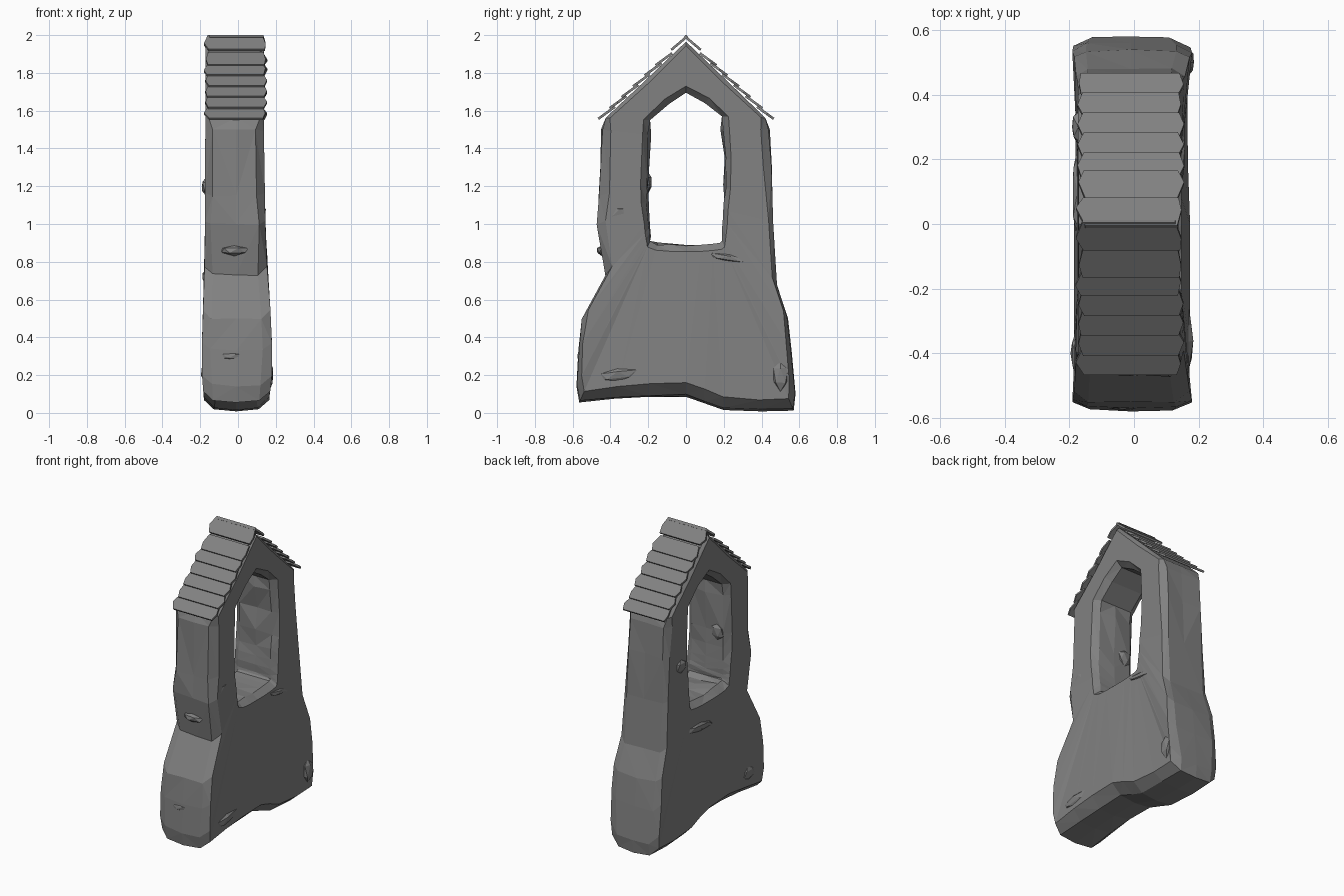
import bpy, bmesh, math, random
from mathutils import Vector

if "Cube" in bpy.data.objects:
    bpy.data.objects.remove(bpy.data.objects["Cube"])

random.seed(4)

stone = bpy.data.materials.new("grey stone")
stone.diffuse_color = (0.22, 0.22, 0.22, 1)
stone.use_nodes = True
stone.node_tree.nodes["Principled BSDF"].inputs["Base Color"].default_value = stone.diffuse_color


def finish(name, bm):
    bmesh.ops.recalc_face_normals(bm, faces=bm.faces[:])
    mesh = bpy.data.meshes.new(name)
    bm.to_mesh(mesh)
    bm.free()
    mesh.materials.append(stone)
    obj = bpy.data.objects.new(name, mesh)
    bpy.context.collection.objects.link(obj)
    return obj


def lerp_table(table, z):
    for (z0, a), (z1, b) in zip(table, table[1:]):
        if z <= z1:
            t = max(0, (z - z0) / (z1 - z0))
            return a + (b - a) * t
    return table[-1][1]


# Wall thickness on either side, by height
RIGHT = [(0, .165), (.2, .185), (.5, .172), (.8, .148), (1.5, .137), (2, .137)]
LEFT = [(0, -.18), (.2, -.195), (.5, -.185), (.8, -.175), (2, -.172)]

# Outer outline (y, z) paired with the window outline (y, z)
PAIRS = [
    (-.565, .055, -.19, .91), (-.38, .075, -.15, .895), (-.2, .085, -.08, .89),
    (0, .085, 0, .89), (.1, .05, .08, .89), (.2, .015, .14, .895),
    (.4, .008, .18, .9), (.57, .012, .19, .91), (.58, .1, .192, .93),
    (.56, .32, .195, .97), (.54, .5, .2, 1.03), (.48, .68, .203, 1.1),
    (.46, 1.0, .207, 1.2), (.447, 1.3, .205, 1.35), (.437, 1.5, .195, 1.5),
    (.42, 1.562, .19, 1.57), (.21, 1.765, .1, 1.64), (0, 1.965, 0, 1.695),
    (-.21, 1.765, -.09, 1.635), (-.425, 1.562, -.19, 1.55), (-.45, 1.5, -.195, 1.47),
    (-.455, 1.15, -.207, 1.22), (-.465, 1.0, -.205, 1.12), (-.425, .73, -.2, 1.03),
    (-.55, .5, -.196, .98), (-.57, .33, -.193, .95), (-.58, .14, -.191, .925),
]


def wall():
    bm = bmesh.new()
    rings = []
    for oy, oz, iy, iz in PAIRS:
        o, p = Vector((oy, oz)), Vector((iy, iz))
        d = (p - o).normalized()
        low = max(0, min(1, (.9 - oz) / .9))
        c = .038 + .03 * low + random.uniform(-.006, .012)
        roof = oz > 1.55
        if roof:
            c = .022
        xl, xr = lerp_table(LEFT, oz), lerp_table(RIGHT, oz)
        il, ir = lerp_table(LEFT, iz), lerp_table(RIGHT, iz)
        chip = 0 if roof or oz < .06 else .009
        j = lambda: d * random.uniform(-chip, chip)
        a, b = o + d * c, p - d * .035
        section = [
            (xl, a + j()), (xl + c * .8, o + d * .012 * low + j()), (-.01, o),
            (xr - c * .9, o + d * .012 * low + j()), (xr, a + j()),
            (ir, b), (ir - .04, p + j()), (-.01, p + j() * 1.5),
            (il + .04, p + j()), (il, b)]
        rings.append([bm.verts.new((x, q.x, q.y)) for x, q in section])
    for r, s in zip(rings, rings[1:] + rings[:1]):
        for k in range(len(r)):
            m = (k + 1) % len(r)
            bm.faces.new((r[k], r[m], s[m], s[k]))
    bmesh.ops.triangulate(bm, faces=bm.faces[:])
    return finish("stone_wall", bm)


wall()


# Low faceted chips bulging from the wall: name, centre, size
def chip(name, centre, size, tilt=0):
    bm = bmesh.new()
    bmesh.ops.create_icosphere(bm, subdivisions=1, radius=1)
    ca, sa = math.cos(tilt), math.sin(tilt)
    for v in bm.verts:
        q = v.co * random.uniform(.8, 1.05)
        q = Vector((q.x * size[0], q.y * size[1], q.z * size[2]))
        v.co = Vector((q.x, q.y * ca - q.z * sa, q.y * sa + q.z * ca)) + Vector(centre)
    finish(name, bm)


chip("sill_chip", (.14, .23, .82), (.022, .13, .025), -.15)
chip("left_post_chip", (.13, -.35, 1.06), (.02, .08, .045))
chip("lower_chip", (.165, -.36, .2), (.02, .12, .04), .1)
chip("right_base_chip", (.165, .5, .2), (.025, .05, .09))
chip("front_chip", (-.02, -.445, .86), (.09, .03, .03))
chip("front_base_chip", (-.03, -.56, .3), (.08, .02, .025))
chip("back_side_chip", (-.175, .1, .72), (.018, .14, .03), .1)
chip("back_post_chip", (-.172, .3, 1.2), (.022, .06, .05))
chip("back_base_chip", (-.18, -.4, .22), (.018, .07, .05))
chip("window_chip", (-.09, -.2, 1.22), (.05, .02, .06))


# Overlapping roof boards with cut corners
def board(name, side, upper, lower):
    bm = bmesh.new()
    (y0, z0), (y1, z1) = upper, lower
    r = lambda: random.uniform(-.006, .006)
    plan = [(-.155 + r(), 0), (.13 + r(), 0), (.15 + r(), .55 + r() * 10),
            (.138 + r(), 1), (-.16 + r(), 1), (-.176 + r(), .6 + r() * 10)]
    loops = []
    for drop in (0, .013):
        loops.append([bm.verts.new((x, side * (y0 + (y1 - y0) * t - drop * .6),
                                    z0 + (z1 - z0) * t - drop * .8)) for x, t in plan])
    top, bottom = loops
    bm.faces.new(top)
    bm.faces.new(bottom[::-1])
    for k in range(6):
        m = (k + 1) % 6
        bm.faces.new((top[k], bottom[k], bottom[m], top[m]))
    finish(name, bm)


for side, label in ((-1, "front"), (1, "back")):
    board(f"{label}_ridge_board", side, (-.004, 2.0), (.082, 1.927))
    for k, y in enumerate((.165, .222, .284, .345, .408, .468)):
        z = 2.0 - .936 * y
        board(f"{label}_roof_board_{k + 1}", side, (y - .088, z + .064), (y, z))
